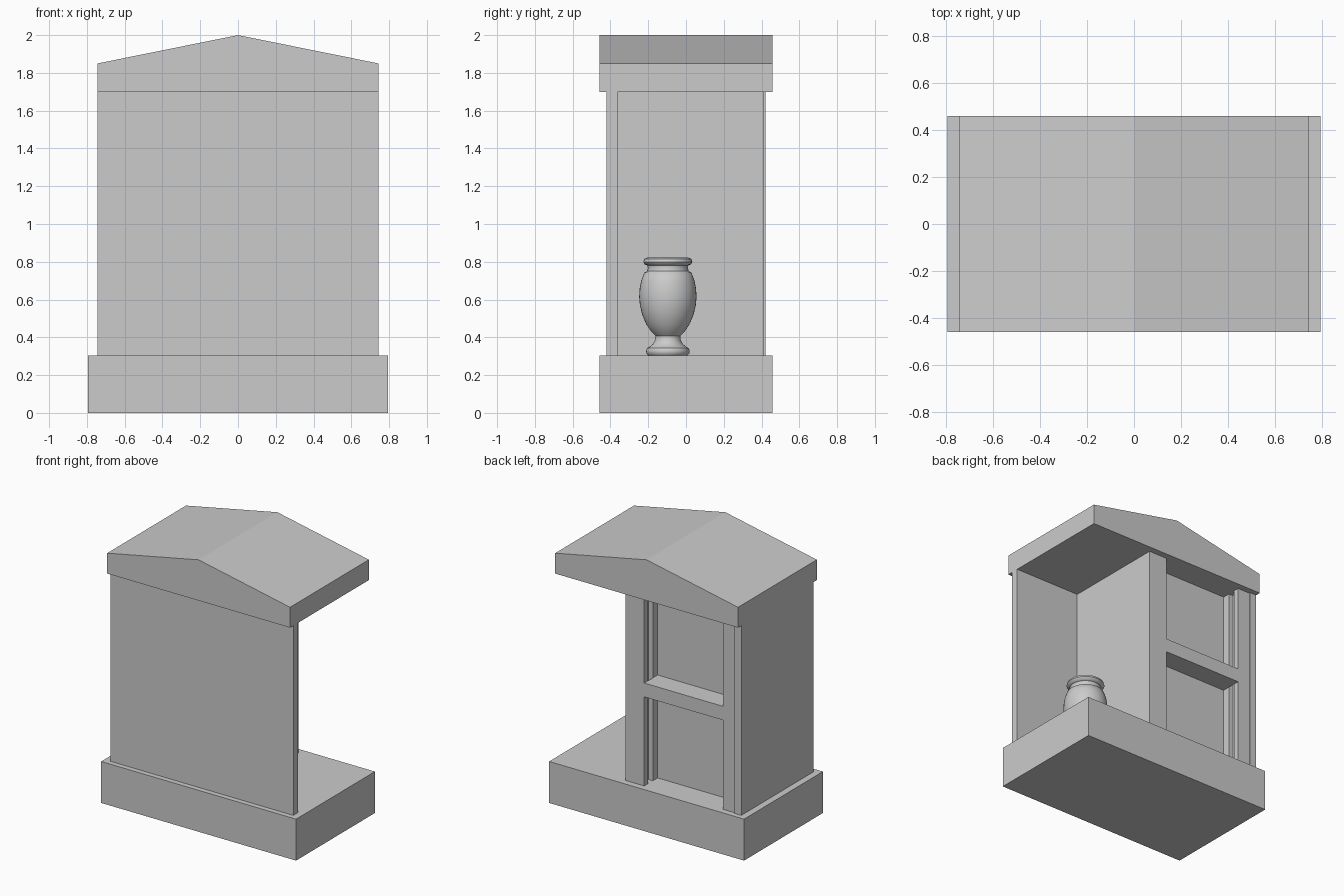
import bpy, bmesh, math

if "Cube" in bpy.data.objects:
    bpy.data.objects.remove(bpy.data.objects["Cube"])

BASE_TOP, EAVES = 0.305, 1.70


def finish(name, bm):
    bmesh.ops.recalc_face_normals(bm, faces=bm.faces)
    me = bpy.data.meshes.new(name)
    bm.to_mesh(me)
    bm.free()
    ob = bpy.data.objects.new(name, me)
    bpy.context.collection.objects.link(ob)
    return ob


def prism(name, points, offset):
    """Extrude a flat outline along an offset vector."""
    bm = bmesh.new()
    face = bm.faces.new([bm.verts.new(p) for p in points])
    out = bmesh.ops.extrude_face_region(bm, geom=[face])
    verts = [v for v in out["geom"] if isinstance(v, bmesh.types.BMVert)]
    bmesh.ops.translate(bm, verts=verts, vec=offset)
    return finish(name, bm)


def box(name, x0, x1, y0, y1, z0, z1):
    pts = [(x0, y0, z0), (x1, y0, z0), (x1, y1, z0), (x0, y1, z0)]
    return prism(name, pts, (0, 0, z1 - z0))


# Plinth and walls
box("base", -0.793, 0.793, -0.458, 0.458, 0, BASE_TOP)
box("front_wall", -0.744, 0.744, -0.42, -0.363, BASE_TOP, EAVES)
box("side_wall", -0.744, -0.69, -0.363, 0.42, BASE_TOP, EAVES)

# Gabled roof slab
roof = [(-0.744, 1.70), (0.744, 1.70), (0.744, 1.85), (0, 2.0), (-0.744, 1.85)]
prism("roof", [(x, -0.458, z) for x, z in roof], (0, 0.916, 0))

# Cupboard block: plan outline with a grooved recess open to the back
left, right, back, panel = -0.59, 0.052, 0.411, 0.256
jamb = [(0, back), (0.0, 0.365), (0.035, 0.365), (0.035, 0.312), (0, 0.312), (0, panel)]
plan = [(-0.69, -0.363), (0.205, -0.363), (0.205, back)]
plan += [(right + d, y) for d, y in jamb]
plan += [(left - d, y) for d, y in reversed(jamb)]
plan += [(-0.69, back)]
prism("cupboard", [(x, y, BASE_TOP) for x, y in plan], (0, 0, EAVES - BASE_TOP))
box("shelf", left, right, panel, back, 0.96, 1.062)

# Urn, turned from a profile of (radius, height)
profile = [(0, 0.305), (0.105, 0.305), (0.114, 0.315), (0.115, 0.33), (0.11, 0.343),
           (0.097, 0.35), (0.078, 0.365), (0.068, 0.385), (0.066, 0.408),
           (0.088, 0.43), (0.115, 0.47), (0.136, 0.52), (0.148, 0.57), (0.152, 0.615),
           (0.149, 0.66), (0.141, 0.70), (0.125, 0.742), (0.111, 0.75), (0.106, 0.765),
           (0.108, 0.78), (0.122, 0.786), (0.130, 0.80), (0.125, 0.815), (0.108, 0.822),
           (0, 0.822)]
bm = bmesh.new()
vs = [bm.verts.new((r, 0, z)) for r, z in profile]
es = [bm.edges.new(p) for p in zip(vs, vs[1:])]
bmesh.ops.spin(bm, geom=vs + es, cent=(0, 0, 0), axis=(0, 0, 1),
               angle=math.tau, steps=40, use_merge=False)
bmesh.ops.remove_doubles(bm, verts=bm.verts, dist=1e-4)
urn = finish("urn", bm)
urn.location = (0.355, -0.096, 0)
bpy.context.view_layer.objects.active = urn
urn.select_set(True)
bpy.ops.object.shade_smooth_by_angle(angle=math.radians(40))
